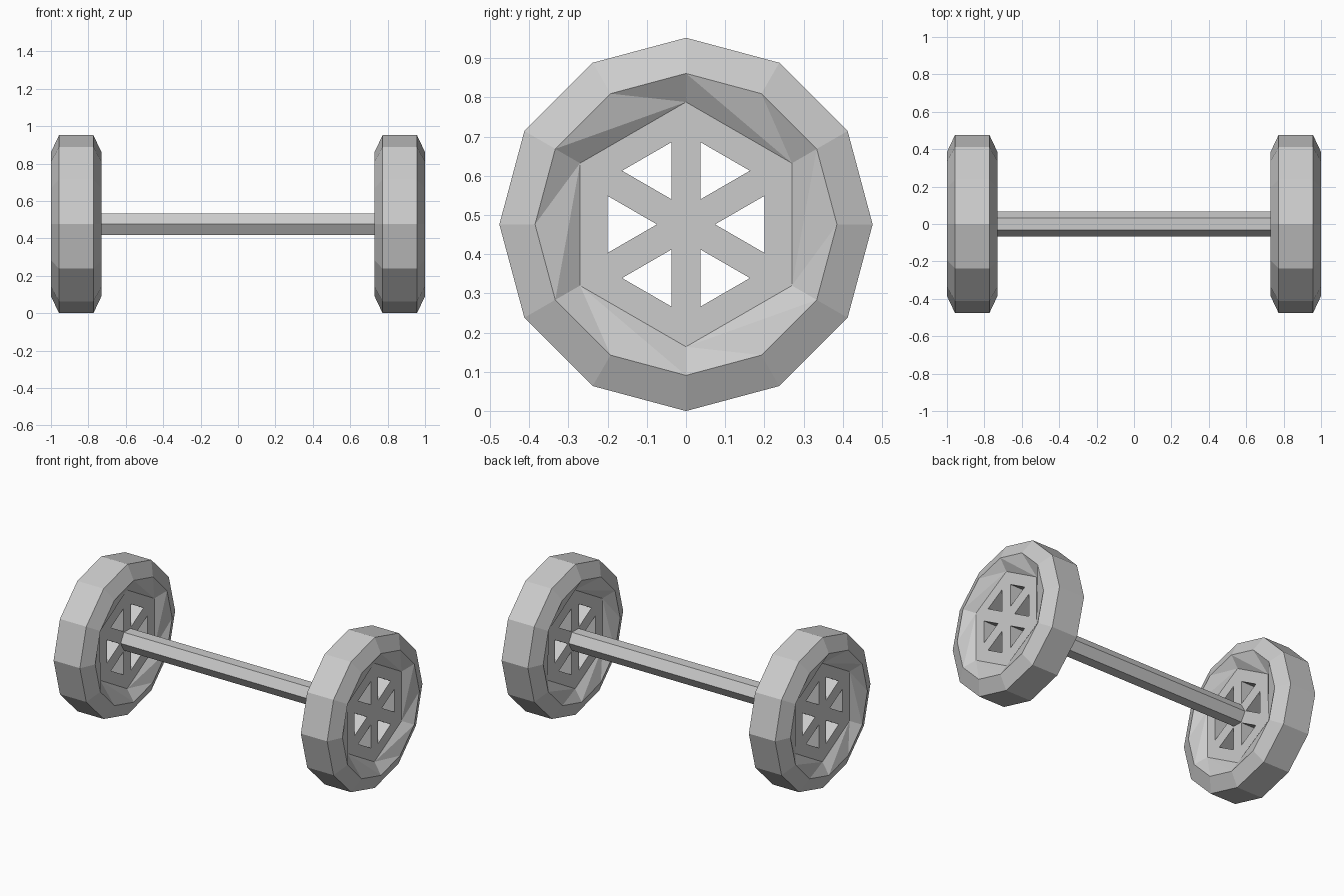
import bpy, bmesh
from math import cos, sin, pi, sqrt

if "Cube" in bpy.data.objects:
    bpy.data.objects.remove(bpy.data.objects["Cube"])

R = 0.476          # tyre radius, also the axle height
RIM = 0.385        # radius of tyre side edge
HUB = 0.312        # hexagonal hub radius
MID = 0.865        # wheel centre along x
HALF, TREAD, PLATE = 0.135, 0.092, 0.09   # half widths


def polar(r, deg):
    a = deg * pi / 180
    return r * cos(a), r * sin(a)


def make_wheel(name, x):
    bm = bmesh.new()

    def ring(px, r, n):
        return [bm.verts.new((px, *polar(r, 90 + 360 / n * i))) for i in range(n)]

    def bridge(a, b):
        n = len(a)
        for i in range(n):
            j = (i + 1) % n
            bm.faces.new((a[i], a[j], b[j], b[i]))

    treads, holes = [], []
    for s in (-1, 1):
        # tyre tread edge and bevelled side
        tread, rim = ring(s * TREAD, R, 12), ring(s * HALF, RIM, 12)
        bridge(tread, rim)
        treads.append(tread)
        # twisted dish from the 12-sided rim down to the hexagonal hub
        hub = ring(s * PLATE, HUB, 6)
        centre = bm.verts.new((s * PLATE, 0, 0))
        side_holes = []
        for k in range(6):
            h0, h1 = hub[k], hub[(k + 1) % 6]
            o0, o1, o2 = (rim[(2 * k + i) % 12] for i in range(3))
            for tri in ((h0, o0, o1), (h0, o1, o2), (h0, o2, h1)):
                bm.faces.new(tri)
            # spoked plate around one triangular hole
            mid = 120 + 60 * k
            half = (0.2 - 0.074) / sqrt(3)
            c, d = polar(1, mid)
            tri = [bm.verts.new((s * PLATE, u * c - v * d, u * d + v * c))
                   for u, v in ((0.074, 0), (0.2, -half), (0.2, half))]
            a, b, e = tri
            bm.faces.new((h0, h1, e, b))
            bm.faces.new((centre, h0, b, a))
            bm.faces.new((centre, a, e, h1))
            side_holes.append(tri)
        holes.append(side_holes)
    # tread surface and hole walls
    bridge(*treads)
    for a, b in zip(*holes):
        bridge(a, b)
    bmesh.ops.recalc_face_normals(bm, faces=bm.faces)
    mesh = bpy.data.meshes.new(name)
    bm.to_mesh(mesh)
    bm.free()
    obj = bpy.data.objects.new(name, mesh)
    obj.location = (x, 0, R)
    bpy.context.collection.objects.link(obj)


make_wheel("right_wheel", MID)
make_wheel("left_wheel", -MID)

# hexagonal axle with flat top, ending at the inner hub plates
bpy.ops.mesh.primitive_cylinder_add(vertices=6, radius=0.066,
                                    depth=2 * (MID - PLATE),
                                    location=(0, 0, R), rotation=(0, pi / 2, 0))
bpy.context.object.name = "axle"
